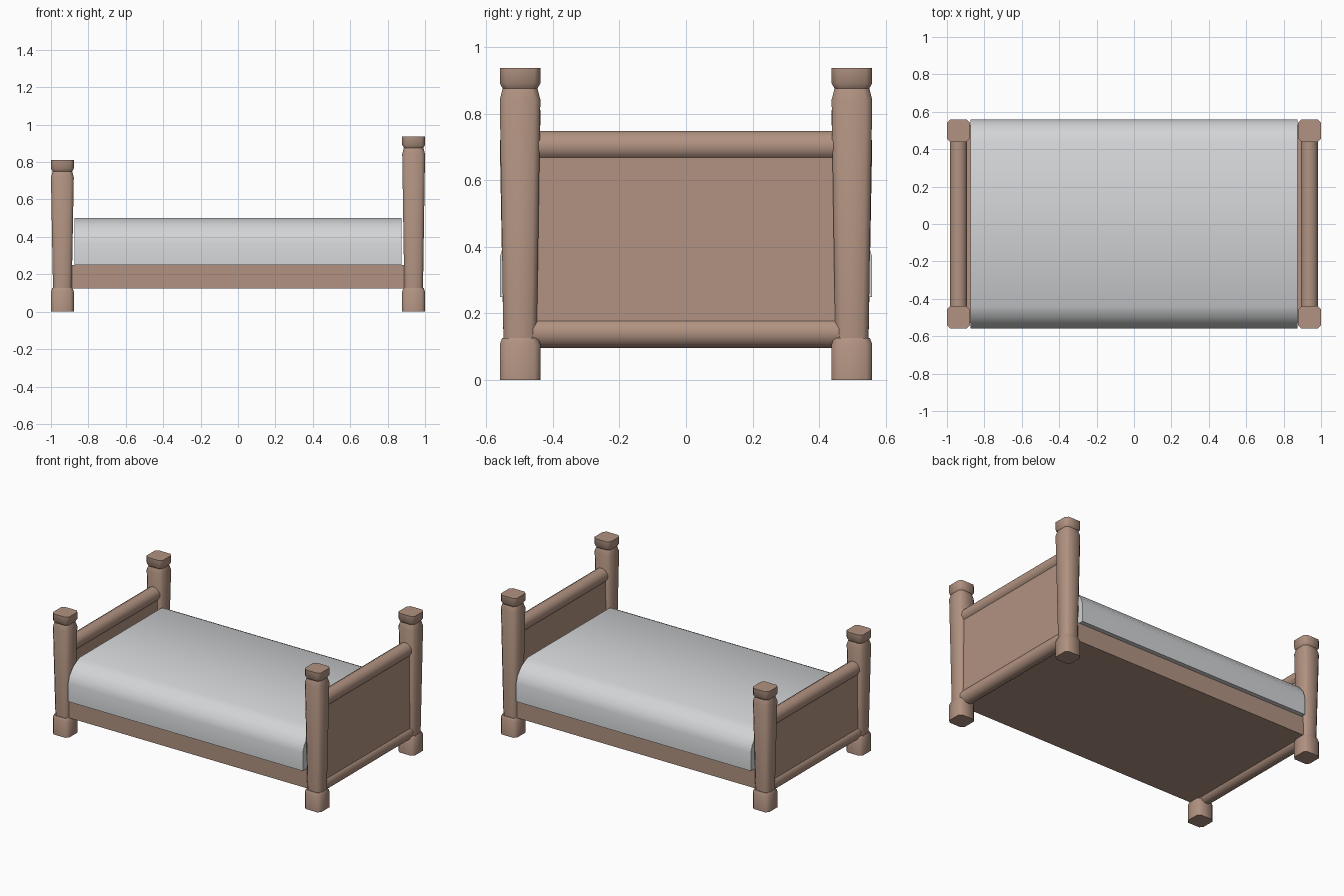
import bpy, bmesh, math

cube = bpy.data.objects.get("Cube")
if cube:
    bpy.data.objects.remove(cube, do_unlink=True)


def material(name, rgb):
    m = bpy.data.materials.new(name)
    m.use_nodes = True
    m.diffuse_color = (*rgb, 1)
    m.node_tree.nodes["Principled BSDF"].inputs["Base Color"].default_value = (*rgb, 1)
    return m


WOOD = material("warm wood", (0.44, 0.29, 0.22))
LINEN = material("pale linen", (0.65, 0.66, 0.67))


def finish(name, bm, mat, angle=50):
    bmesh.ops.recalc_face_normals(bm, faces=bm.faces)
    mesh = bpy.data.meshes.new(name)
    bm.to_mesh(mesh)
    bm.free()
    mesh.materials.append(mat)
    obj = bpy.data.objects.new(name, mesh)
    bpy.context.collection.objects.link(obj)
    bpy.ops.object.select_all(action="DESELECT")
    obj.select_set(True)
    bpy.context.view_layer.objects.active = obj
    bpy.ops.object.shade_smooth_by_angle(angle=math.radians(angle))
    return obj


def loft(bm, rings):
    """Skin closed rings of points and cap both ends."""
    loops = [[bm.verts.new(p) for p in ring] for ring in rings]
    n = len(loops[0])
    for a, b in zip(loops, loops[1:]):
        for i in range(n):
            j = (i + 1) % n
            bm.faces.new((a[i], a[j], b[j], b[i]))
    bm.faces.new(loops[0])
    bm.faces.new(loops[-1])


def square_ring(cx, cy, half, z, cut=0.018):
    """Square section with clipped corners."""
    k = half - cut
    pts = [(half, -k), (half, k), (k, half), (-k, half),
           (-half, k), (-half, -k), (-k, -half), (k, -half)]
    return [(cx + x, cy + y, z) for x, y in pts]


def box(name, centre, size, mat):
    bm = bmesh.new()
    bmesh.ops.create_cube(bm, size=1)
    for v in bm.verts:
        v.co = [c + p * s for c, p, s in zip(centre, v.co, size)]
    return finish(name, bm, mat, 30)


# Post: block foot, tapered shaft and cap
def post(name, x, y, top):
    bm = bmesh.new()
    sections = [
        [(0.061, 0), (0.061, 0.108), (0.054, 0.126)],
        [(0.05, 0.12), (0.061, top - 0.095), (0.052, top - 0.06)],
        [(0.052, top - 0.062), (0.061, top - 0.046), (0.061, top)],
    ]
    for part in sections:
        loft(bm, [square_ring(x, y, half, z) for half, z in part])
    finish(name, bm, WOOD)


# Round rail running across the bed
def rail(name, x, z, radius=0.047, sides=12):
    bm = bmesh.new()
    angles = [math.tau * (i + 0.5) / sides for i in range(sides)]
    loft(bm, [[(x + radius * math.cos(a), y, z + radius * math.sin(a)) for a in angles]
              for y in (-0.48, 0.48)])
    finish(name, bm, WOOD)


# Head and foot ends
for end, sx, top in (("head", 1, 0.938), ("foot", -1, 0.812)):
    for side, sy in (("front", -1), ("back", 1)):
        post(f"{end}_{side}_post", sx * 0.939, sy * 0.499, top)
    high, low = top - 0.234, 0.142
    rail(f"{end}_upper_rail", sx * 0.938, high)
    rail(f"{end}_lower_rail", sx * 0.938, low)
    box(f"{end}_panel", (sx * 0.938, 0, (high + low) / 2), (0.06, 0.96, high - low), WOOD)

# Bed base
box("bed_frame", (0, 0, 0.188), (1.84, 1.06, 0.126), WOOD)

# Blanket with rounded shoulders
half = [(0.56, 0.25), (0.56, 0.37), (0.545, 0.418), (0.505, 0.465), (0.44, 0.5)]
profile = half + [(-y, z) for y, z in reversed(half)]
bm = bmesh.new()
loft(bm, [[(x, y, z) for y, z in profile] for x in (-0.875, 0.875)])
finish("blanket", bm, LINEN)
